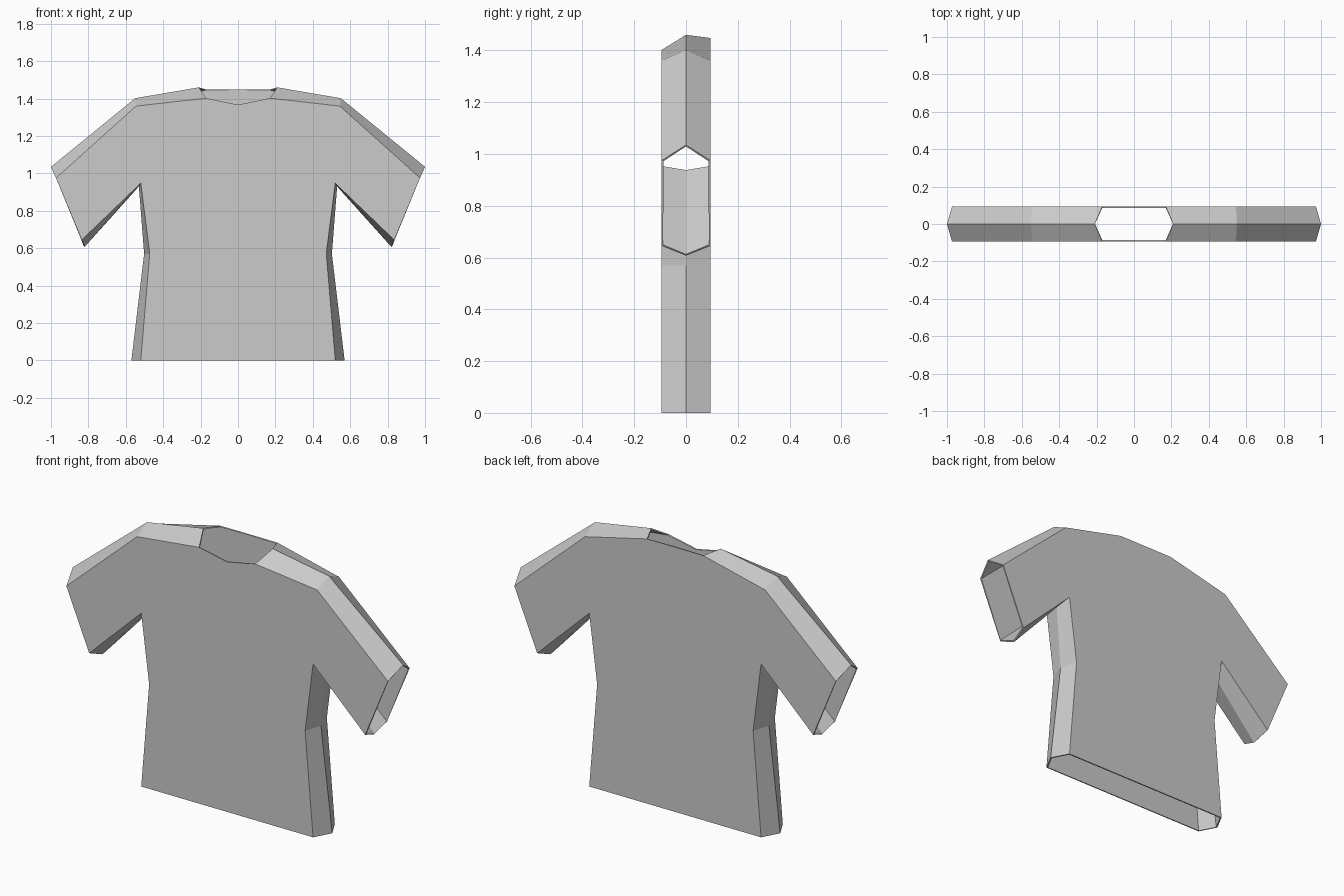
import bpy, bmesh

if "Cube" in bpy.data.objects:
    bpy.data.objects.remove(bpy.data.objects["Cube"])

HALF_DEPTH = 0.094

# Right-hand outline, per point: (panel x, panel z, side seam x, side seam z)
UNDER = [(0.52, 0.0, 0.57, 0.0),        # hem
         (0.472, 0.57, 0.502, 0.57),    # waist
         (0.52, 0.948, 0.53, 0.93),     # armpit
         (0.835, 0.645, 0.82, 0.607)]   # sleeve underside
OVER = [(0.973, 0.975, 1.0, 1.035),     # sleeve top
        (0.545, 1.36, 0.55, 1.402),     # shoulder
        (0.17, 1.402, 0.21, 1.46)]      # neck
NECK_CENTRE = {-1: 1.367, 1: 1.448}     # front dips, back is straight
BACK_NECK_Z = 1.448

bm = bmesh.new()


def panel_points(side, y_sign):
    pts = [[side * p[0], y_sign * HALF_DEPTH, p[1]] for p in UNDER + OVER]
    if y_sign > 0:
        pts[-1][2] = BACK_NECK_Z
    return [bm.verts.new(p) for p in pts]


# Side seams running around the shirt at mid depth
seams = {s: [bm.verts.new((s * p[2], 0, p[3])) for p in UNDER + OVER]
         for s in (-1, 1)}

for y_sign in (-1, 1):
    rows = {s: panel_points(s, y_sign) for s in (-1, 1)}
    centre = bm.verts.new((0, y_sign * HALF_DEPTH, NECK_CENTRE[y_sign]))
    # Flat front or back panel
    bm.faces.new(rows[1] + [centre] + rows[-1][::-1])
    # Bevelled strips to the seam; the sleeve mouth (3 to 4) stays open
    for s in (-1, 1):
        row, seam = rows[s], seams[s]
        for i in (0, 1, 2, 4, 5):
            bm.faces.new((row[i], row[i + 1], seam[i + 1], seam[i]))

bmesh.ops.recalc_face_normals(bm, faces=bm.faces)
# Make sure the front panel faces outward
bm.normal_update()
front = min(bm.faces, key=lambda f: f.calc_center_median().y)
if front.normal.y > 0:
    bmesh.ops.reverse_faces(bm, faces=bm.faces)

mesh = bpy.data.meshes.new("shirt")
bm.to_mesh(mesh)
bm.free()
shirt = bpy.data.objects.new("shirt", mesh)
bpy.context.collection.objects.link(shirt)

# Thin cloth wall, grown inward
wall = shirt.modifiers.new("cloth_thickness", 'SOLIDIFY')
wall.thickness = 0.008
wall.offset = -1
